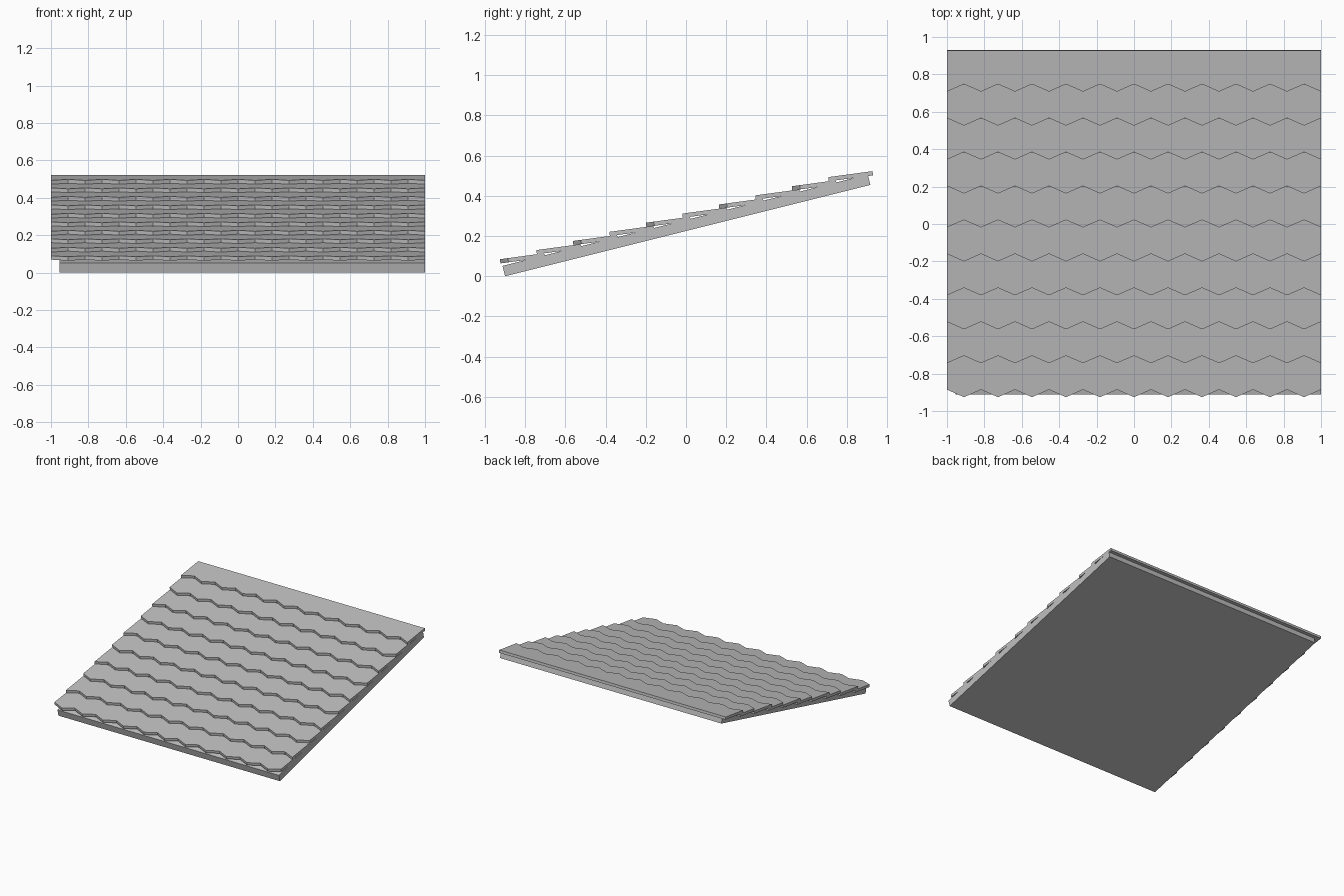
import bpy
import bmesh
from math import atan2, cos, sin
from mathutils import Vector

if "Cube" in bpy.data.objects:
    bpy.data.objects.remove(bpy.data.objects["Cube"], do_unlink=True)

GREY = (0.52, 0.52, 0.52)
mat = bpy.data.materials.new("slate grey")
mat.use_nodes = True
mat.diffuse_color = (*GREY, 1)
mat.node_tree.nodes["Principled BSDF"].inputs["Base Color"].default_value = (*GREY, 1)


def extrude_outline(name, points, offset):
    """Close an outline into a face and extrude it into a solid."""
    bm = bmesh.new()
    face = bm.faces.new([bm.verts.new(p) for p in points])
    result = bmesh.ops.extrude_face_region(bm, geom=[face])
    moved = [v for v in result["geom"] if isinstance(v, bmesh.types.BMVert)]
    bmesh.ops.translate(bm, verts=moved, vec=offset)
    bmesh.ops.recalc_face_normals(bm, faces=bm.faces)
    mesh = bpy.data.meshes.new(name)
    bm.to_mesh(mesh)
    bm.free()
    mesh.materials.append(mat)
    obj = bpy.data.objects.new(name, mesh)
    bpy.context.collection.objects.link(obj)
    return obj


# Sloping board under the tiles
SLOPE = 0.25
angle = atan2(SLOPE, 1)
front, back, left, right = -0.90, 0.917, -0.955, 1.0
rise = (back - front) * SLOPE
board = [(left, front, 0), (right, front, 0), (right, back, rise), (left, back, rise)]
extrude_outline("roof_board", board, Vector((0, -sin(angle), cos(angle))) * 0.053)

# Overlapping tile courses with a zigzag front edge, staggered by half a tile
ROWS, TILES = 10, 11
PITCH, LENGTH, TOOTH = 0.1815, 0.22, 0.04
TILT, THICK = 0.135, 0.021
tilt_angle = atan2(TILT, 1)
for row in range(ROWS):
    y0 = -0.923 + row * PITCH
    z0 = 0.064 + row * PITCH * SLOPE
    outline = []
    for i in range(2 * TILES + 1):
        dy = TOOTH if (i + row) % 2 == 0 else 0
        outline.append((-1 + i / TILES, y0 + dy, z0 + dy * TILT))
    for x in (1, -1):
        outline.append((x, y0 + LENGTH, z0 + LENGTH * TILT))
    up = Vector((0, -sin(tilt_angle), cos(tilt_angle)))
    extrude_outline(f"tile_course_{row + 1}", outline, up * THICK)
